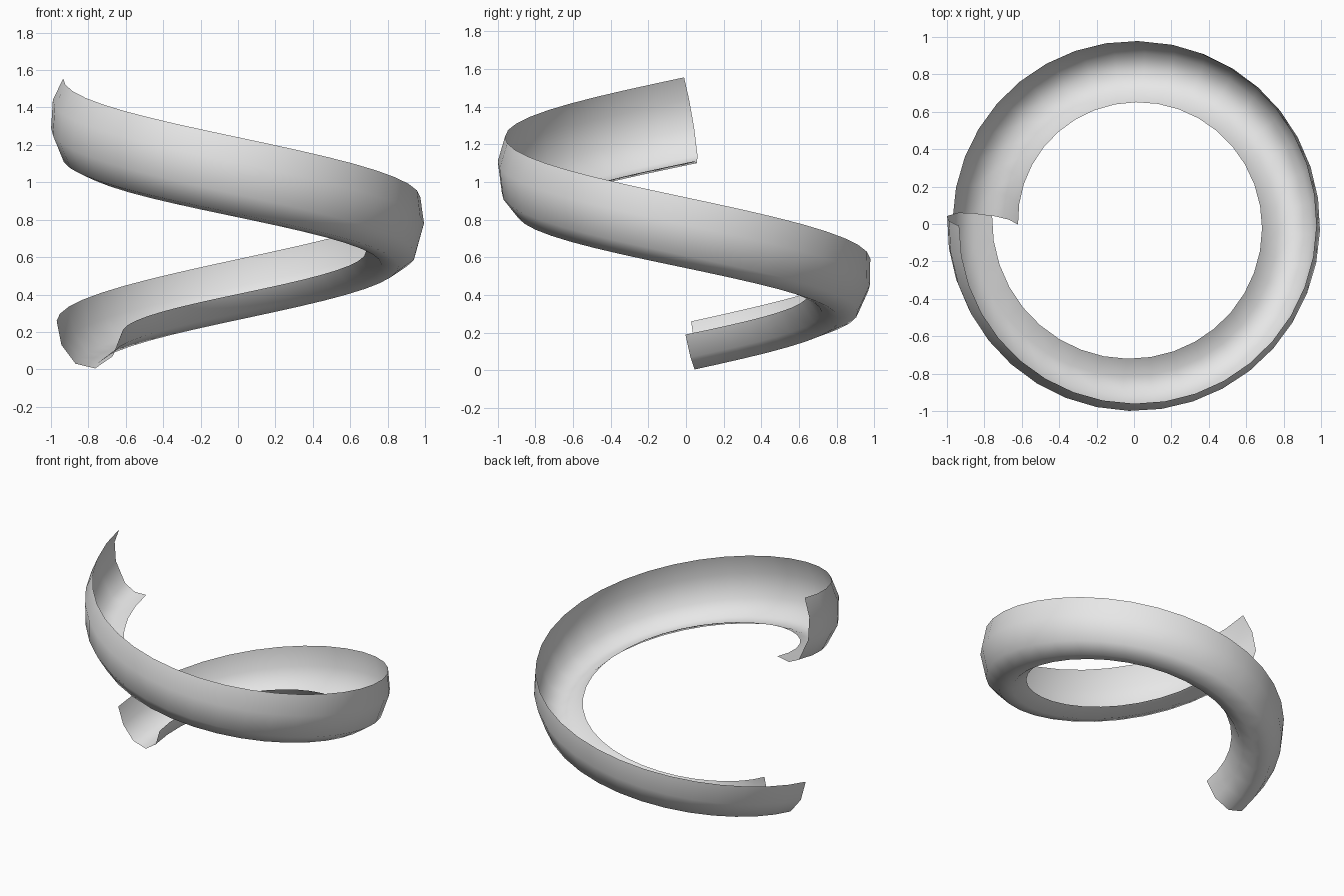
import bpy, bmesh, math

if "Cube" in bpy.data.objects:
    bpy.data.objects.remove(bpy.data.objects["Cube"])

STEPS = 36      # rings along the single turn
RISE = 1.1      # climb of the trough bottom over the turn

# Trough cross-sections (radius, height), outer rim to inner rim;
# the trough banks outward as it climbs
LOW = [(.97, .26), (.945, .13), (.87, .03), (.765, .005), (.67, .07), (.62, .19)]
MID = [(.975, .37), (.995, .23), (.95, .07), (.86, .005), (.77, .01), (.685, .08)]
TOP = [(.935, .455), (.99, .34), (1.0, .19), (.94, .04), (.86, 0), (.76, .01)]


def blend(a, b, c, t):
    """Smooth curve through a, b, c at t = 0, 0.5, 1."""
    return a * (1 - t) * (1 - 2 * t) + b * 4 * t * (1 - t) + c * t * (2 * t - 1)


def ring(bm, t):
    verts = []
    for low, mid, top in zip(LOW, MID, TOP):
        r, h = (blend(a, b, c, t) for a, b, c in zip(low, mid, top))
        lean = -.045 - .17 * h + .12 * r      # section stands square to the slope
        angle = math.pi - math.tau * t - lean / r
        verts.append(bm.verts.new((r * math.cos(angle), r * math.sin(angle), RISE * t + h)))
    return verts


# Spiral trough: an open sheet swept around one turn
bm = bmesh.new()
rings = [ring(bm, i / STEPS) for i in range(STEPS + 1)]
for a, b in zip(rings, rings[1:]):
    for j in range(len(a) - 1):
        bm.faces.new((a[j], b[j], b[j + 1], a[j + 1]))
bm.normal_update()
# Make the outer wall face away from the axis
wall = bm.faces[:][0]
centre = wall.calc_center_median()
if wall.normal.x * centre.x + wall.normal.y * centre.y < 0:
    bmesh.ops.reverse_faces(bm, faces=bm.faces[:])

mesh = bpy.data.meshes.new("spiral_trough")
bm.to_mesh(mesh)
bm.free()
trough = bpy.data.objects.new("spiral_trough", mesh)
bpy.context.collection.objects.link(trough)

# Plain light grey
grey = bpy.data.materials.new("light_grey")
grey.use_nodes = True
colour = (.8, .8, .8, 1)
grey.diffuse_color = colour
grey.node_tree.nodes["Principled BSDF"].inputs["Base Color"].default_value = colour
mesh.materials.append(grey)

bpy.ops.object.select_all(action='DESELECT')
trough.select_set(True)
bpy.context.view_layer.objects.active = trough
bpy.ops.object.shade_smooth_by_angle(angle=math.radians(60))
